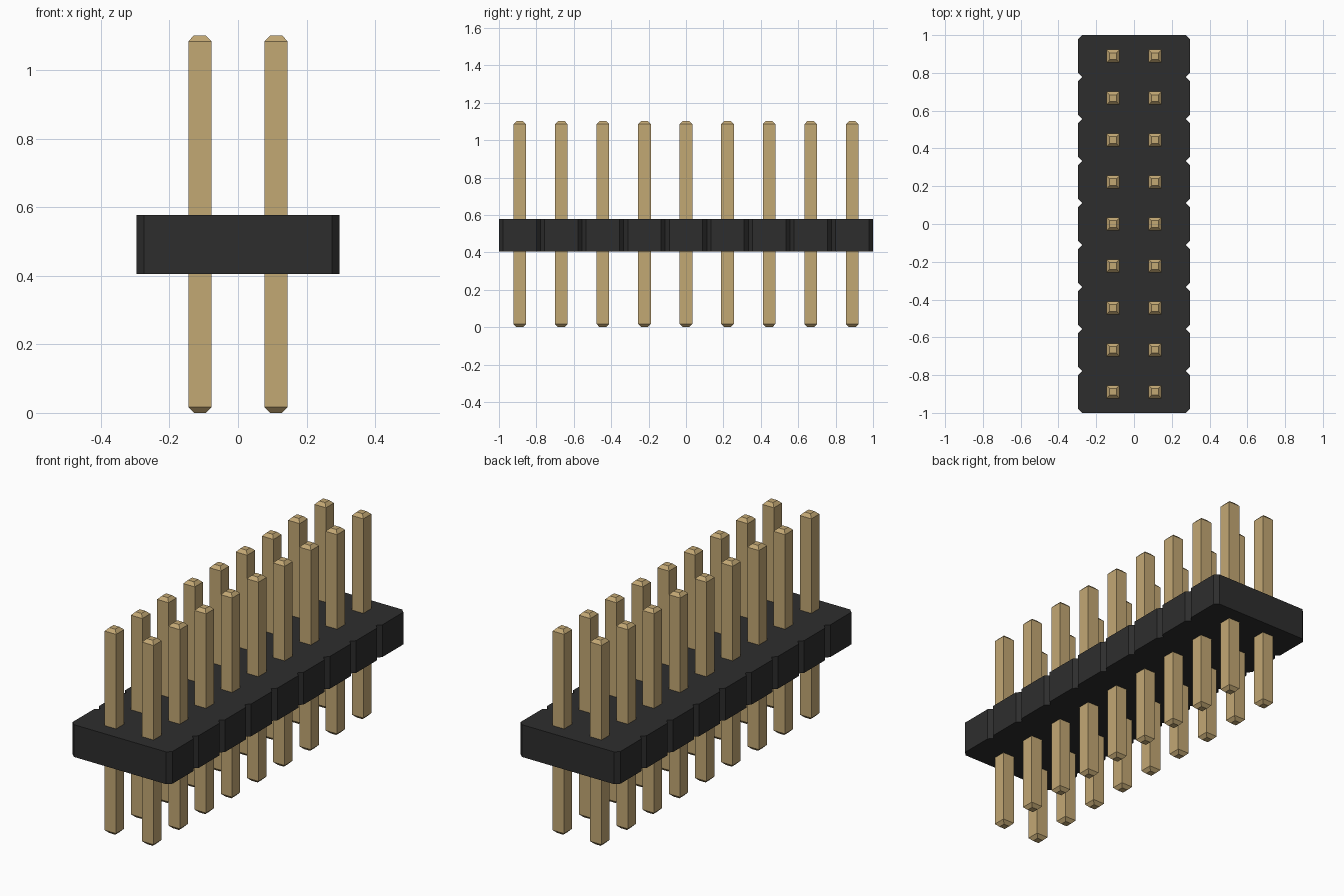
import bpy
import bmesh

cube = bpy.data.objects.get("Cube")
if cube:
    bpy.data.objects.remove(cube, do_unlink=True)

ROWS = 9
PITCH = 2.0 / ROWS
HALF_X = 0.296        # housing half width
CHAMFER = 0.022
Z_LOW, Z_HIGH = 0.405, 0.578
PIN_HALF, TIP_HALF = 0.034, 0.0175
PIN_TOP, TIP_LEN = 1.102, 0.017


def make_material(name, rgb):
    mat = bpy.data.materials.new(name)
    mat.use_nodes = True
    mat.diffuse_color = (*rgb, 1)
    mat.node_tree.nodes["Principled BSDF"].inputs["Base Color"].default_value = (*rgb, 1)
    return mat


def make_object(name, bm, mat):
    bmesh.ops.recalc_face_normals(bm, faces=bm.faces)
    mesh = bpy.data.meshes.new(name)
    bm.to_mesh(mesh)
    bm.free()
    mesh.materials.append(mat)
    obj = bpy.data.objects.new(name, mesh)
    bpy.context.collection.objects.link(obj)
    return obj


black = make_material("black plastic", (0.027, 0.027, 0.027))
gold = make_material("dull gold", (0.545, 0.392, 0.175))

# Housing: notched outline extruded upwards
right_side = []
for i in range(ROWS):
    y0 = -1 + i * PITCH
    right_side += [(HALF_X - CHAMFER, y0), (HALF_X, y0 + CHAMFER),
                   (HALF_X, y0 + PITCH - CHAMFER)]
right_side.append((HALF_X - CHAMFER, 1.0))
outline = right_side + [(-x, y) for x, y in reversed(right_side)]

bm = bmesh.new()
base = bm.faces.new([bm.verts.new((x, y, Z_LOW)) for x, y in outline])
top = bmesh.ops.extrude_face_region(bm, geom=[base], use_keep_orig=True)
top_verts = [g for g in top["geom"] if isinstance(g, bmesh.types.BMVert)]
bmesh.ops.translate(bm, verts=top_verts, vec=(0, 0, Z_HIGH - Z_LOW))
make_object("housing", bm, black)


# Pin: square rings joined into a bar with tapered tips
def pin_mesh():
    bm = bmesh.new()
    rings = []
    for z, h in ((0, TIP_HALF), (TIP_LEN, PIN_HALF),
                 (PIN_TOP - TIP_LEN, PIN_HALF), (PIN_TOP, TIP_HALF)):
        rings.append([bm.verts.new((sx * h, sy * h, z))
                      for sx, sy in ((-1, -1), (1, -1), (1, 1), (-1, 1))])
    for a, b in zip(rings, rings[1:]):
        for k in range(4):
            n = (k + 1) % 4
            bm.faces.new((a[k], a[n], b[n], b[k]))
    bm.faces.new(rings[0])
    bm.faces.new(rings[-1])
    return bm


# Two columns of pins sharing one mesh
first = make_object("pin_right_1", pin_mesh(), gold)
for side, sx in (("right", -1), ("left", 1)):
    for i in range(ROWS):
        if side == "right" and i == 0:
            pin = first
        else:
            pin = bpy.data.objects.new(f"pin_{side}_{i + 1}", first.data)
            bpy.context.collection.objects.link(pin)
        pin.location = (sx * PITCH / 2, -1 + (i + 0.5) * PITCH, 0)
